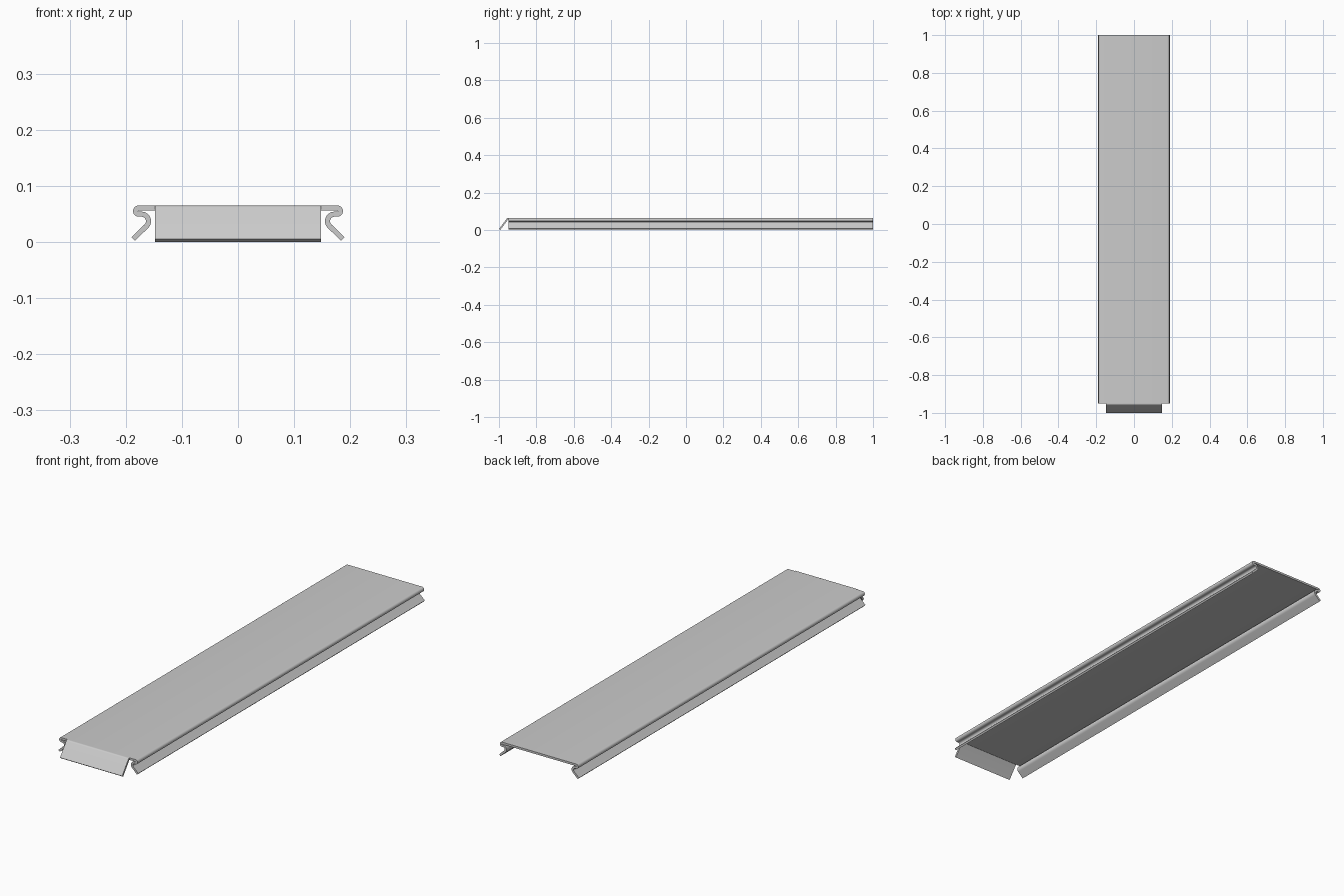
import bpy, bmesh, math
from mathutils import Vector

if "Cube" in bpy.data.objects:
    bpy.data.objects.remove(bpy.data.objects["Cube"])

T = 0.009  # sheet thickness


def arc(cx, cz, r, a0, a1, n):
    """Points along an arc, angles in degrees."""
    return [(cx + r * math.cos(math.radians(a0 + (a1 - a0) * i / n)),
             cz + r * math.sin(math.radians(a0 + (a1 - a0) * i / n))) for i in range(n + 1)]


def bent_sheet(name, path, start, end, place):
    """Thicken a 2D centre line and extrude it from start to end."""
    pts = [Vector(p) for p in path]
    pairs = []
    for i, p in enumerate(pts):
        d0 = (p - pts[max(i - 1, 0)]).normalized()
        d1 = (pts[min(i + 1, len(pts) - 1)] - p).normalized()
        d = (d0 + d1).normalized()
        ref = d1 if d1.length else d0
        off = Vector((-d.y, d.x)) * (T / 2 / d.dot(ref))
        pairs.append((p + off, p - off))
    bm = bmesh.new()
    rings = [[bm.verts.new(place(q, e)) for e in (start, end) for q in pr] for pr in pairs]
    for a, b in zip(rings, rings[1:]):
        for i, j in ((0, 1), (1, 3), (3, 2), (2, 0)):
            bm.faces.new((a[i], a[j], b[j], b[i]))
    for r in (rings[0], rings[-1]):
        bm.faces.new((r[0], r[1], r[3], r[2]))
    bmesh.ops.recalc_face_normals(bm, faces=bm.faces)
    me = bpy.data.meshes.new(name)
    bm.to_mesh(me)
    bm.free()
    ob = bpy.data.objects.new(name, me)
    bpy.context.collection.objects.link(ob)
    bpy.context.view_layer.objects.active = ob
    ob.select_set(True)
    bpy.ops.object.shade_smooth_by_angle(angle=math.radians(30))
    ob.select_set(False)
    return ob


# Cover plate with rolled edges and flared spring legs
half = (arc(0.177, 0.055, 0.0055, 90, -90, 12)
        + arc(0.172, 0.037, 0.0125, 90, 228, 14)
        + [(0.187, 0.0053)])
profile = [(-x, z) for x, z in reversed(half)] + half
bent_sheet("cover_plate", profile, -0.95, 1.0, lambda q, e: (q.x, e, q.y))

# Sloping tab folded down at the front
tab = [(-0.95, 0.0605)] + arc(-0.9503, 0.055, 0.0055, 90, 143.1, 5) + [(-0.9964, 0.0027)]
bent_sheet("front_tab", tab, -0.148, 0.148, lambda q, e: (e, q.x, q.y))
